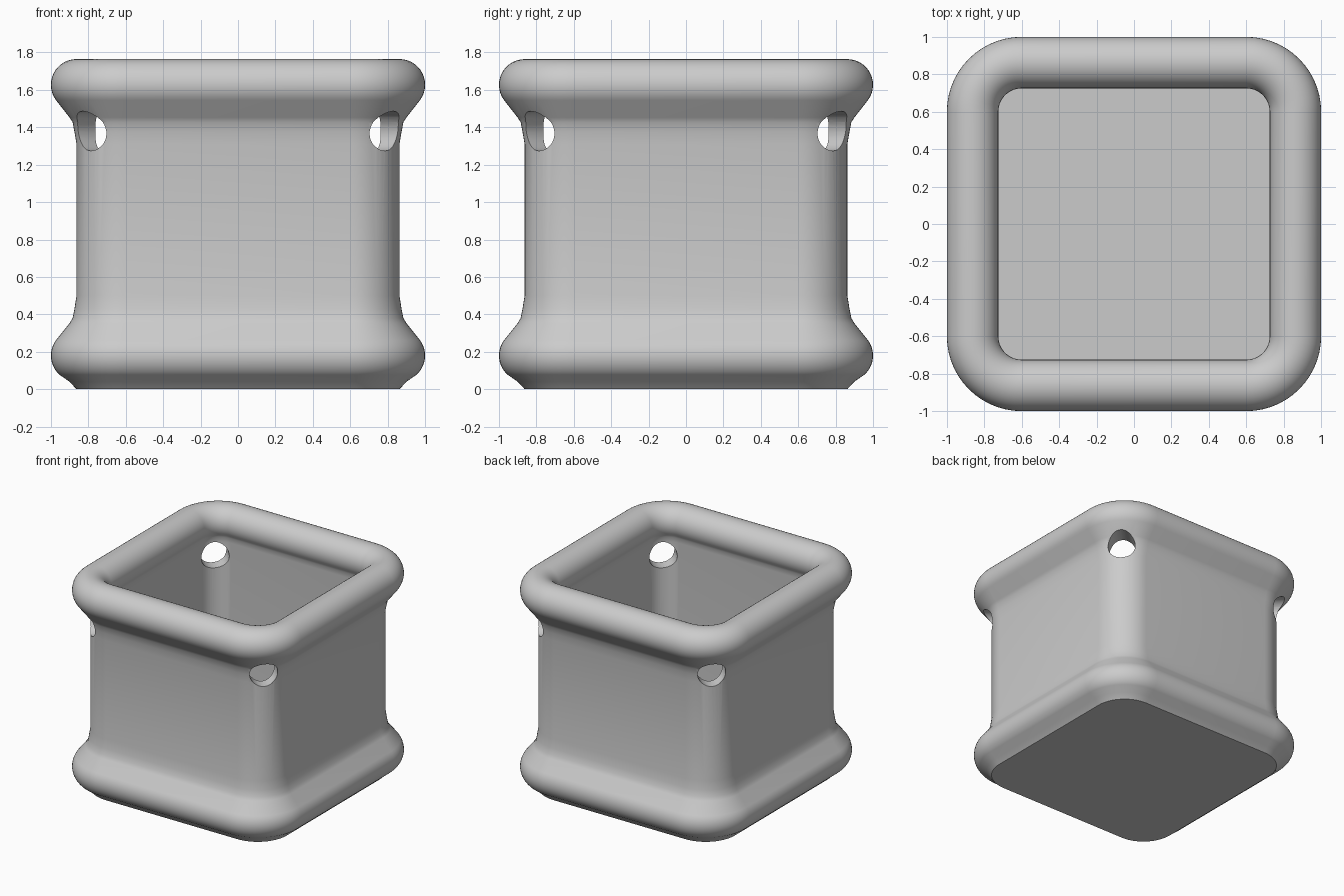
import bpy, bmesh, math
from mathutils import Matrix

if "Cube" in bpy.data.objects:
    bpy.data.objects.remove(bpy.data.objects["Cube"])

CORE = 0.6          # distance of the corner centres from the axis
WALL_IN, WALL_OUT = 0.763, 0.863
RIM_R, RIM_D = 0.1375, 0.8625
TOP_Z, BASE_Z, FLOOR_Z = 1.627, 0.18, 0.1
CORNER_STEPS = 14

grey = bpy.data.materials.new("plain_grey")
grey.use_nodes = True
colour = (0.6, 0.6, 0.6, 1)
grey.diffuse_color = colour
grey.node_tree.nodes["Principled BSDF"].inputs["Base Color"].default_value = colour


def arc(cz, start, end, steps):
    """Profile points on a rim circle, angles in degrees."""
    angles = [math.radians(start + (end - start) * i / steps) for i in range(steps + 1)]
    return [(RIM_D + RIM_R * math.cos(a), cz + RIM_R * math.sin(a)) for a in angles]


def rounded_square(bm, half, z):
    """Loop of vertices round a square with rounded corners."""
    loop = []
    for q in range(4):
        cx = CORE if q in (0, 3) else -CORE
        cy = CORE if q in (0, 1) else -CORE
        for i in range(CORNER_STEPS + 1):
            a = math.pi / 2 * (q + i / CORNER_STEPS)
            r = half - CORE
            loop.append(bm.verts.new((cx + r * math.cos(a), cy + r * math.sin(a), z)))
    return loop


# Profile from the underside, up the outside, over the rim, down to the floor
profile = [(WALL_OUT, 0), (0.9, 0.04)]
profile += arc(BASE_Z, -48, 37, 10)
profile += [(0.9, 0.353), (0.884, 0.38), (0.874, 0.43), (WALL_OUT, 0.5)]
profile += [(WALL_OUT, 1.31), (0.874, 1.375), (0.884, 1.427), (0.9, 1.452)]
profile += arc(TOP_Z, -37, 215, 28)
profile += [(0.758, 1.53), (WALL_IN, 1.49), (WALL_IN, FLOOR_Z)]

# Pot body
bm = bmesh.new()
loops = [rounded_square(bm, d, z) for d, z in profile]
for low, high in zip(loops, loops[1:]):
    n = len(low)
    for i in range(n):
        j = (i + 1) % n
        bm.faces.new((low[i], low[j], high[j], high[i]))
bm.faces.new(list(reversed(loops[0])))
bm.faces.new(loops[-1])
bmesh.ops.recalc_face_normals(bm, faces=bm.faces)
mesh = bpy.data.meshes.new("pot_body")
bm.to_mesh(mesh)
bm.free()
pot = bpy.data.objects.new("pot_body", mesh)
bpy.context.collection.objects.link(pot)
mesh.materials.append(grey)

# Hanging holes through the four corners
bm = bmesh.new()
for q in range(4):
    turn = Matrix.Rotation(math.radians(45 + 90 * q), 4, "Z")
    place = turn @ Matrix.Translation((1.05, 0, 1.38)) @ Matrix.Rotation(math.pi / 2, 4, "Y")
    bmesh.ops.create_cone(bm, cap_ends=True, segments=40, radius1=0.106, radius2=0.106,
                          depth=0.7, matrix=place)
cut_mesh = bpy.data.meshes.new("hole_cutter")
bm.to_mesh(cut_mesh)
bm.free()
cut_mesh.materials.append(grey)
cutter = bpy.data.objects.new("hole_cutter", cut_mesh)
cutter.hide_render = True
bpy.context.collection.objects.link(cutter)

bpy.ops.object.select_all(action="DESELECT")
pot.select_set(True)
bpy.context.view_layer.objects.active = pot
holes = pot.modifiers.new("holes", "BOOLEAN")
holes.operation = "DIFFERENCE"
holes.solver = "EXACT"
holes.object = cutter
bpy.ops.object.modifier_apply(modifier=holes.name)
bpy.data.objects.remove(cutter)
bpy.ops.object.shade_smooth_by_angle(angle=math.radians(35))
